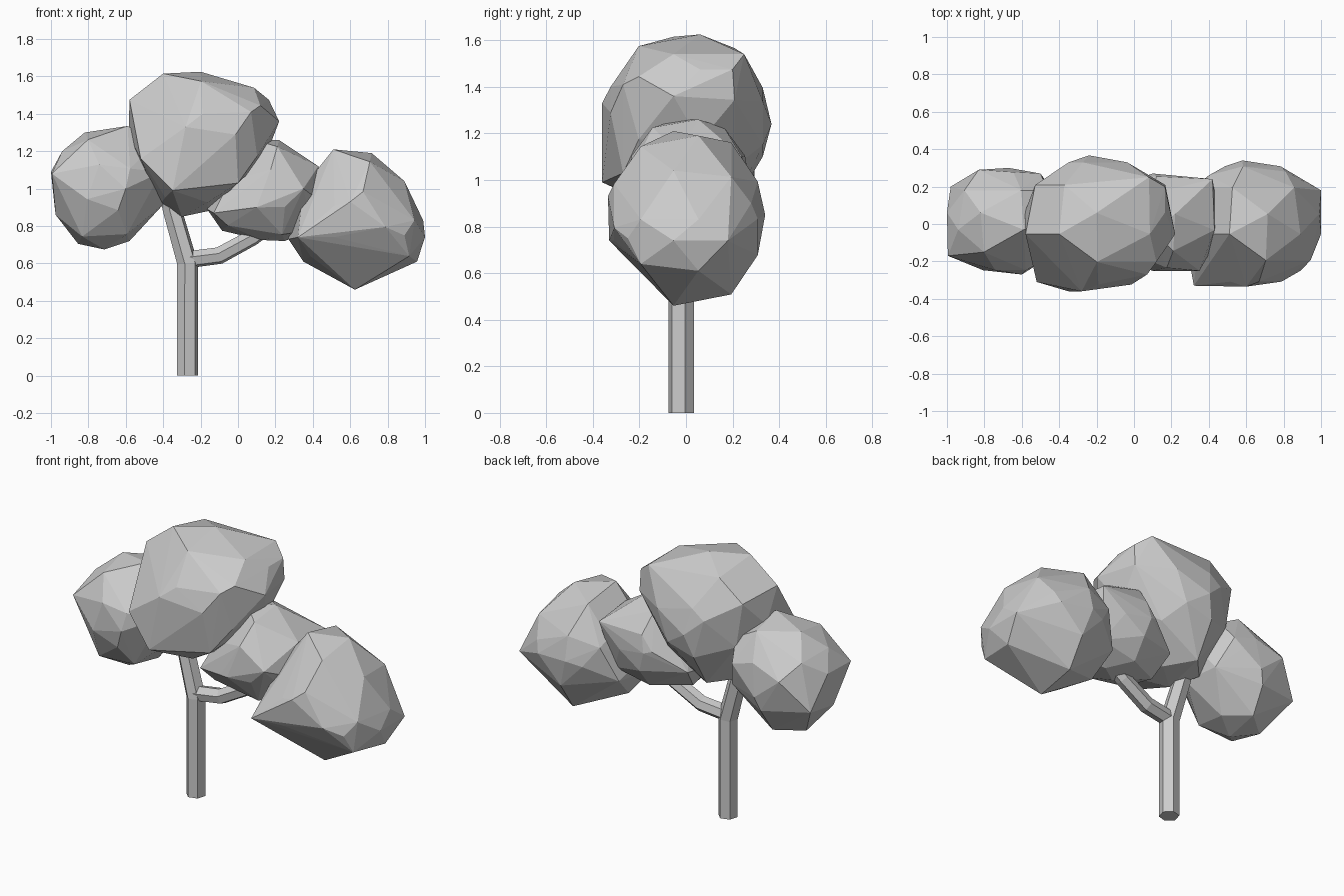
import bpy, bmesh, math
from mathutils import Vector


def finish(name, bm):
    bmesh.ops.recalc_face_normals(bm, faces=bm.faces[:])
    me = bpy.data.meshes.new(name)
    bm.to_mesh(me)
    bm.free()
    ob = bpy.data.objects.new(name, me)
    bpy.context.collection.objects.link(ob)
    return ob


def foliage(name, outline, y_mid, depth, corners):
    """Faceted clump: front outline shrunk in rings, plus a few jutting corners, wrapped in a hull."""
    bm = bmesh.new()
    n = len(outline)
    cx = (min(p[0] for p in outline) + max(p[0] for p in outline)) / 2
    cz = (min(p[1] for p in outline) + max(p[1] for p in outline)) / 2

    def add(i, scale, t):
        x, z = outline[i % n]
        bm.verts.new((cx + (x - cx) * scale, y_mid + depth * t, cz + (z - cz) * scale))

    for i in range(n):
        add(i, 1.0, 0.16 if i % 2 else -0.16)
    for side in (-1, 1):
        first = 0 if side > 0 else 1
        for i in range(first, n, 2):
            add(i, 0.87, side * 0.58)
        for i in range(first, n, 3):
            add(i, 0.42, side * 0.92)
    for c in corners:
        bm.verts.new(c)
    bmesh.ops.convex_hull(bm, input=bm.verts[:])
    loose = [v for v in bm.verts if not v.link_faces]
    bmesh.ops.delete(bm, geom=loose, context='VERTS')
    return finish(name, bm)


def limb(name, path, sides=6):
    """Tapered prism swept along (x, y, z, radius) points lying near the XZ plane."""
    bm = bmesh.new()
    pts = [Vector(p[:3]) for p in path]
    rings = []
    for i, p in enumerate(pts):
        t = (pts[min(i + 1, len(pts) - 1)] - pts[max(i - 1, 0)]).normalized()
        u = Vector((0, 1, 0))
        w = u.cross(t).normalized()
        ring = []
        for k in range(sides):
            a = 2 * math.pi * (k + 0.25) / sides
            ring.append(bm.verts.new(p + path[i][3] * (u * math.cos(a) + w * math.sin(a))))
        rings.append(ring)
    for a, b in zip(rings, rings[1:]):
        for k in range(sides):
            j = (k + 1) % sides
            bm.faces.new((a[k], a[j], b[j], b[k]))
    bm.faces.new(rings[0])
    bm.faces.new(rings[-1])
    return finish(name, bm)


# Trunk bending into the left branch
limb("trunk", [(-0.27, -0.02, 0, 0.057), (-0.27, -0.02, 0.6, 0.057),
               (-0.35, -0.01, 0.88, 0.052), (-0.37, -0.01, 0.96, 0.05)])

# Right branch
limb("right_branch", [(-0.27, -0.02, 0.62, 0.047), (-0.10, -0.01, 0.642, 0.047),
                      (0.08, 0, 0.74, 0.045), (0.2, 0, 0.83, 0.042)])

# Foliage clumps
foliage("left_foliage",
        [(-0.59, 1.335), (-0.82, 1.30), (-0.94, 1.2), (-1.0, 1.09), (-0.975, 0.86),
         (-0.855, 0.705), (-0.715, 0.675), (-0.58, 0.72), (-0.40, 0.915),
         (-0.37, 1.1), (-0.43, 1.25)], 0.015, 0.285,
        [(-0.995, -0.17, 1.08), (-0.98, 0.2, 0.9), (-0.83, 0.29, 1.08),
         (-0.67, 0.3, 0.95), (-0.5, 0.27, 1.1), (-0.6, -0.27, 1.0)])
foliage("top_foliage",
        [(-0.40, 1.615), (-0.20, 1.625), (0.085, 1.54), (0.165, 1.475), (0.22, 1.36),
         (0.145, 1.165), (0, 1.03), (-0.16, 0.88), (-0.30, 0.85), (-0.42, 0.91),
         (-0.53, 1.16), (-0.585, 1.28), (-0.58, 1.475)], 0.003, 0.355,
        [(-0.28, -0.36, 1.33), (-0.35, -0.36, 0.99), (0.07, -0.27, 1.41),
         (-0.52, -0.31, 1.16), (0.165, 0.2, 1.475), (0.08, 0.25, 1.54),
         (-0.24, 0.367, 1.24), (0.0, -0.27, 1.03)])
foliage("middle_foliage",
        [(0.09, 1.26), (0.22, 1.26), (0.43, 1.12), (0.45, 0.95), (0.40, 0.78),
         (0.25, 0.72), (0.13, 0.725), (-0.085, 0.775), (-0.165, 0.89), (-0.07, 1.05)],
        0.01, 0.265,
        [(0.42, 0.24, 1.1), (0.35, -0.25, 1.0), (-0.13, -0.18, 0.87),
         (0.1, 0.27, 1.0), (0.1, -0.25, 0.9)])
foliage("right_foliage",
        [(0.51, 1.21), (0.715, 1.19), (0.89, 1.04), (0.99, 0.83), (1.0, 0.74),
         (0.957, 0.61), (0.625, 0.46), (0.35, 0.61), (0.27, 0.73), (0.28, 0.82),
         (0.35, 1.01)], 0.0, 0.335,
        [(0.32, -0.33, 0.74), (0.6, -0.335, 0.93), (0.89, -0.25, 0.75),
         (1.0, 0.18, 0.74), (0.58, 0.34, 0.85), (0.81, 0.28, 0.9), (0.4, 0.26, 0.95)])
